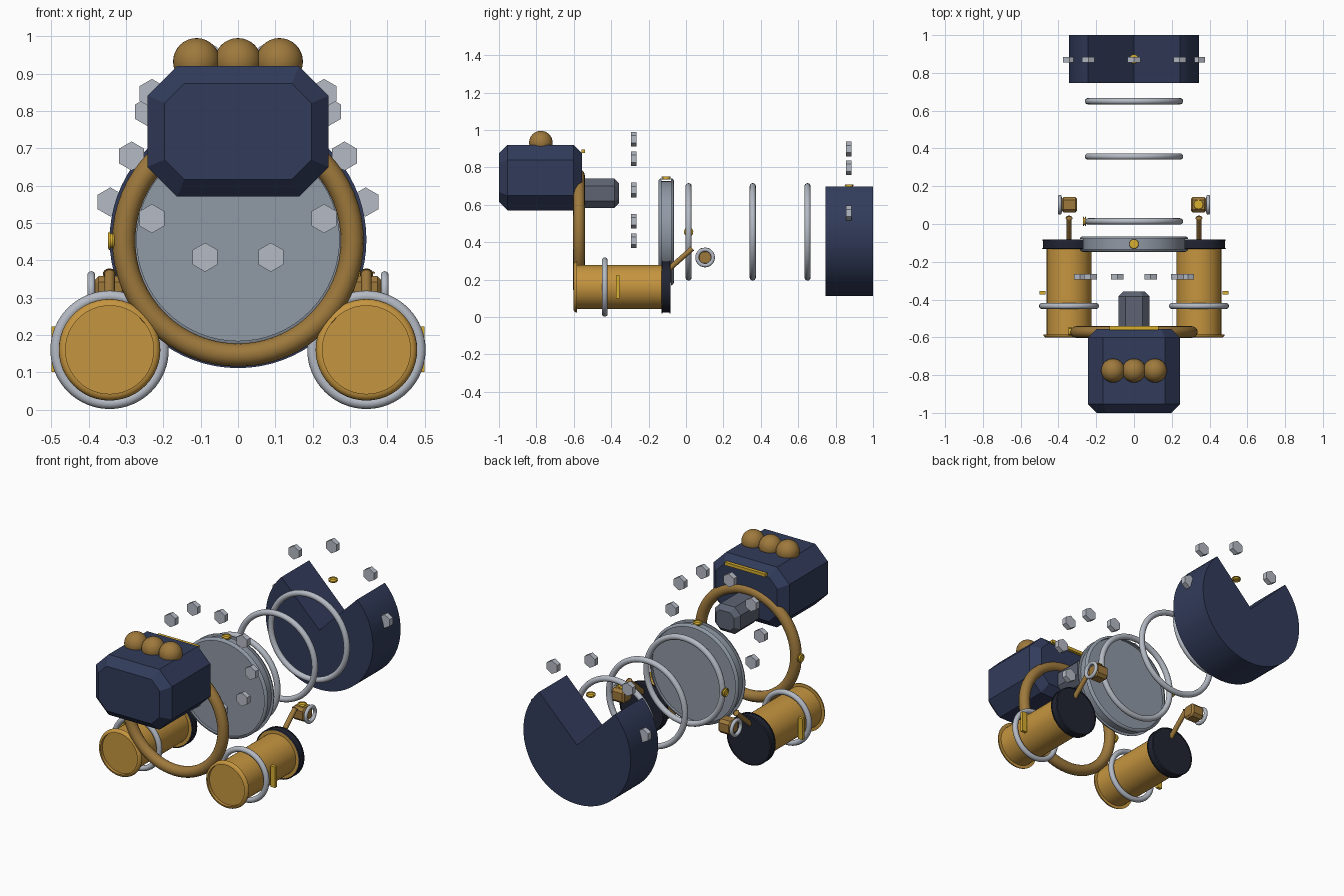
import bpy, bmesh
from math import sin, cos, pi, radians
from mathutils import Vector

if "Cube" in bpy.data.objects:
    bpy.data.objects.remove(bpy.data.objects["Cube"])

ZC = 0.455  # height of the main axis


def material(name, r, g, b):
    m = bpy.data.materials.new(name)
    m.diffuse_color = (r, g, b, 1)
    m.use_nodes = True
    m.node_tree.nodes["Principled BSDF"].inputs["Base Color"].default_value = m.diffuse_color
    return m


NAVY = material("navy", 0.032, 0.045, 0.105)
DARK = material("dark_navy", 0.015, 0.018, 0.032)
AMBER = material("amber", 0.56, 0.30, 0.05)
BROWN = material("bronze", 0.34, 0.19, 0.045)
GOLD = material("gold", 0.68, 0.42, 0.03)
STEEL = material("steel", 0.28, 0.32, 0.38)
LIGHT = material("light_steel", 0.46, 0.49, 0.55)
GREY = material("dark_steel", 0.11, 0.125, 0.17)


def finish(ob, name, mat, smooth=True):
    ob.name = name
    ob.data.materials.append(mat)
    if smooth:
        bpy.ops.object.select_all(action='DESELECT')
        ob.select_set(True)
        bpy.context.view_layer.objects.active = ob
        bpy.ops.object.shade_smooth_by_angle(angle=radians(35))
    return ob


def loft(name, sections, mat, loc=(0, 0, 0), rot=(0, 0, 0), smooth=True):
    """Skin (y, [(x, z), ...]) sections along y and cap the ends."""
    bm = bmesh.new()
    rings = [[bm.verts.new((x, y, z)) for x, z in pts] for y, pts in sections]
    for a, b in zip(rings, rings[1:]):
        for i in range(len(a)):
            j = (i + 1) % len(a)
            bm.faces.new((a[i], a[j], b[j], b[i]))
    bm.faces.new(rings[0])
    bm.faces.new(rings[-1])
    bmesh.ops.recalc_face_normals(bm, faces=bm.faces)
    me = bpy.data.meshes.new(name)
    bm.to_mesh(me)
    bm.free()
    ob = bpy.data.objects.new(name, me)
    bpy.context.collection.objects.link(ob)
    ob.location, ob.rotation_euler = loc, rot
    return finish(ob, name, mat, smooth)


def circle(r, n=48):
    return [(r * cos(pi / 2 + 2 * pi * i / n), r * sin(pi / 2 + 2 * pi * i / n)) for i in range(n)]


def octagon(w, h, c, d=0):
    """Box outline with chamfered corners, offset inwards by d."""
    w, h, c = w - d, h - d, c - 0.586 * d
    return [(w, h - c), (w - c, h), (c - w, h), (-w, h - c),
            (-w, c - h), (c - w, -h), (w - c, -h), (w, c - h)]


def drum(name, r, length, bevel, mat, loc, rot=(0, 0, 0), n=48):
    """Cylinder along y with rounded rims."""
    steps = [pi / 2 * k / 4 for k in range(5)]
    prof = [(-length / 2 + bevel * (1 - sin(a)), r - bevel * (1 - cos(a))) for a in reversed(steps)]
    prof = prof[::-1] + [(-y, q) for y, q in prof]
    return loft(name, [(y, circle(q, n)) for y, q in prof], mat, loc, rot)


def chamfer_box(name, w, h, depth, c, d, mat, loc, rot=(0, 0, 0)):
    y = depth / 2
    return loft(name, [(-y, octagon(w, h, c, d)), (d - y, octagon(w, h, c)),
                       (y - d, octagon(w, h, c)), (y, octagon(w, h, c, d))], mat, loc, rot, False)


def ring(name, major, minor, mat, loc, axis='Y'):
    rot = (pi / 2, 0, 0) if axis == 'Y' else (0, pi / 2, 0)
    bpy.ops.mesh.primitive_torus_add(major_radius=major, minor_radius=minor, major_segments=64,
                                     minor_segments=16, location=loc, rotation=rot)
    return finish(bpy.context.object, name, mat)


def box(name, size, mat, loc):
    bpy.ops.mesh.primitive_cube_add(size=1, location=loc)
    ob = bpy.context.object
    ob.scale = size
    return finish(ob, name, mat, False)


def stud(name, loc, axis):
    rot = (pi / 2, 0, 0) if axis == 'Z' else (0, 0, pi / 2)
    return drum(name, 0.025, 0.018, 0.006, GOLD, loc, rot, 20)


def bolt_circle(name, count, radius, y, z):
    for i in range(count):
        a = 2 * pi * i / count
        loft(f"{name}_{i}", [(-0.015, circle(0.039, 6)), (0.015, circle(0.039, 6))], LIGHT,
             (radius * cos(a), y, z + radius * sin(a)), smooth=False)


# Front block with rear connector, top spheres and trim bar
chamfer_box("front_block", 0.243, 0.175, 0.445, 0.08, 0.046, NAVY, (0, -0.7775, 0.745))
chamfer_box("rear_connector", 0.083, 0.078, 0.22, 0.038, 0.026, GREY, (0, -0.467, 0.661))
box("trim_bar", (0.26, 0.02, 0.018), GOLD, (0, -0.55, 0.885))
for i in (-1, 0, 1):
    bpy.ops.mesh.primitive_uv_sphere_add(segments=32, ring_count=16, radius=0.063,
                                         location=(0.111 * i, -0.776, 0.932))
    finish(bpy.context.object, f"top_sphere_{i + 1}", BROWN)

# Collar ring, core disc and three thin rings along the axis
ring("collar_ring", 0.306, 0.031, BROWN, (0, -0.572, 0.452))
drum("core_disc", 0.286, 0.082, 0.015, STEEL, (0, -0.106, ZC), n=64)
for i, y in enumerate((0.014, 0.357, 0.65)):
    ring(f"spacer_ring_{i}", 0.244, 0.0165, LIGHT, (0, y, ZC))

# Rear shell: solid cylinder with a quarter wedge open at the top
arc = [(0.344 * cos(radians(a)), 0.344 * sin(radians(a))) for a in range(135, 406, 5)]
loft("rear_shell", [(-0.127, arc + [(0, 0)]), (0.127, arc + [(0, 0)])], NAVY, (0, 0.873, ZC))

# Hexagonal bolts
bolt_circle("front_bolt", 10, 0.285, -0.28, 0.679)
bolt_circle("rear_bolt", 8, 0.342, 0.87, 0.556)

# Gold studs
stud("collar_stud", (-0.339, -0.569, 0.452), 'X')
stud("disc_stud", (0, -0.106, 0.743), 'Z')
stud("ring_stud", (-0.262, 0.014, ZC), 'X')
stud("shell_stud", (0, 0.873, 0.699), 'Z')
stud("nozzle_stud", (0.342, 0.102, 0.361), 'Z')

# Side canisters with cap, band, clip, arm and nozzle
for s, side in ((-1, "left"), (1, "right")):
    x, z = 0.344 * s, 0.16
    drum(f"canister_{side}", 0.136, 0.49, 0.018, AMBER, (x, -0.357, z))
    drum(f"canister_cap_{side}", 0.143, 0.05, 0.006, DARK, (x, -0.107, z))
    ring(f"canister_band_{side}", 0.143, 0.0155, LIGHT, (x, -0.434, z))
    box(f"canister_clip_{side}", (0.03, 0.018, 0.122), GOLD, (0.484 * s, -0.365, 0.161))
    a, b = Vector((x, -0.11, 0.24)), Vector((x, 0.034, 0.366))
    drum(f"arm_{side}", 0.018, (b - a).length, 0.004, BROWN, (a + b) / 2,
         (b - a).to_track_quat('Y', 'Z').to_euler(), 20)
    chamfer_box(f"nozzle_{side}", 0.041, 0.04, 0.082, 0.016, 0.01, BROWN,
                (0.342 * s, 0.102, 0.318), (0, 0, pi / 2))
    ring(f"nozzle_ring_{side}", 0.042, 0.0105, LIGHT, (0.393 * s, 0.102, 0.318), 'X')
